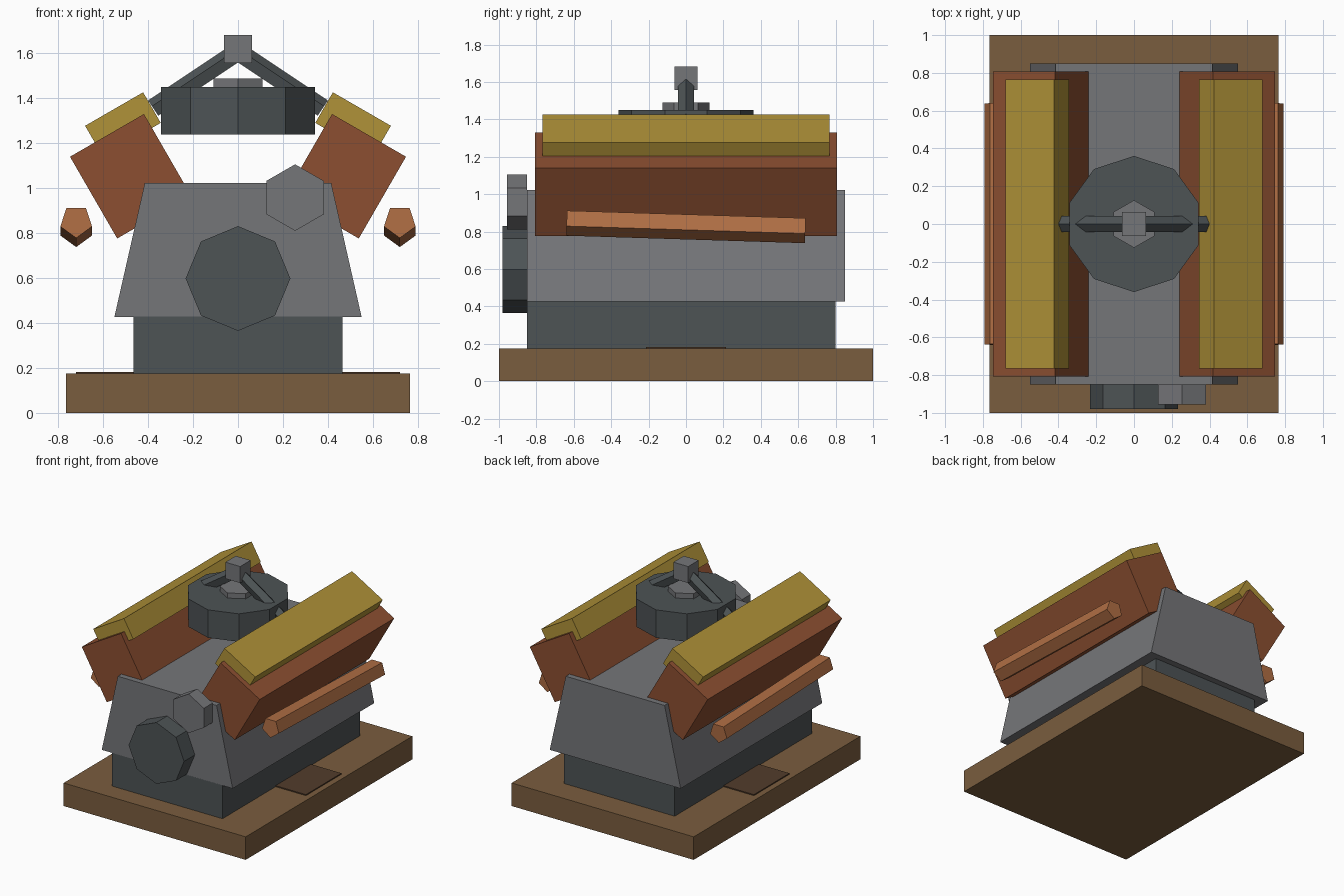
import bpy, bmesh, math
from mathutils import Vector

if "Cube" in bpy.data.objects:
    bpy.data.objects.remove(bpy.data.objects["Cube"])


def material(name, rgb):
    m = bpy.data.materials.new(name)
    lin = [((c / 255 + 0.055) / 1.055) ** 2.4 for c in rgb]
    m.diffuse_color = (*lin, 1)
    m.use_nodes = True
    m.node_tree.nodes["Principled BSDF"].inputs["Base Color"].default_value = m.diffuse_color
    return m


WOOD = material("wood brown", (122, 93, 62))
DARK_WOOD = material("dark brown", (82, 60, 43))
DARK = material("dark steel", (77, 83, 85))
GREY = material("cast grey", (117, 118, 121))
RUST = material("rust red", (140, 79, 49))
BRASS = material("brass yellow", (176, 146, 56))
COPPER = material("copper", (176, 110, 68))


def loft(name, ring_a, ring_b, mat):
    """Closed solid between two matching rings of points."""
    bm = bmesh.new()
    a = [bm.verts.new(p) for p in ring_a]
    b = [bm.verts.new(p) for p in ring_b]
    n = len(a)
    bm.faces.new(a)
    bm.faces.new(b)
    for i in range(n):
        j = (i + 1) % n
        bm.faces.new((a[i], a[j], b[j], b[i]))
    bmesh.ops.recalc_face_normals(bm, faces=bm.faces)
    me = bpy.data.meshes.new(name)
    bm.to_mesh(me)
    bm.free()
    me.materials.append(mat)
    ob = bpy.data.objects.new(name, me)
    bpy.context.collection.objects.link(ob)
    return ob


def profile(name, pts, y0, y1, mat):
    """Front (x, z) outline extruded along y."""
    return loft(name, [(x, y0, z) for x, z in pts], [(x, y1, z) for x, z in pts], mat)


def box(name, hx, y0, y1, z0, z1, mat):
    return profile(name, [(-hx, z0), (hx, z0), (hx, z1), (-hx, z1)], y0, y1, mat)


def rod(name, p0, p1, sides, r, up, mat):
    """Prism from p0 to p1 with its first corner towards up."""
    p0, p1, up = Vector(p0), Vector(p1), Vector(up)
    d = (p1 - p0).normalized()
    u = (up - d * up.dot(d)).normalized()
    v = d.cross(u)
    ring = [r * (u * math.cos(t) + v * math.sin(t))
            for t in (2 * math.pi * i / sides for i in range(sides))]
    return loft(name, [p0 + o for o in ring], [p1 + o for o in ring], mat)


def tilted(cx, cz, w, h, s):
    """Rectangle leaning outwards by 30 degrees on side s."""
    c, k = math.cos(math.radians(30)), 0.5
    return [(s * (cx + a * w / 2 * c + b * h / 2 * k), cz - a * w / 2 * k + b * h / 2 * c)
            for a, b in ((-1, -1), (1, -1), (1, 1), (-1, 1))]


# Stand
box("base_board", 0.765, -1, 1, 0, 0.175, WOOD)
box("base_plate", 0.72, -0.213, 0.213, 0.174, 0.183, DARK_WOOD)

# Engine body
box("oil_pan", 0.465, -0.85, 0.80, 0.175, 0.43, DARK)
profile("engine_block", [(-0.55, 0.427), (0.55, 0.427), (0.415, 1.022), (-0.415, 1.022)],
        -0.85, 0.85, GREY)

# Front pulleys
rod("crank_pulley", (0, -0.98, 0.598), (0, -0.85, 0.598), 8, 0.233, (0, 0, 1), DARK)
rod("upper_pulley", (0.254, -0.956, 0.958), (0.254, -0.85, 0.958), 6, 0.148, (0, 0, 1), GREY)

# Cylinder banks, exhausts and struts, both sides
for s, side in ((-1, "left"), (1, "right")):
    profile(side + "_cylinder_head", tilted(0.478, 1.053, 0.38, 0.42, s), -0.807, 0.807, RUST)
    profile(side + "_valve_cover", tilted(0.512, 1.284, 0.298, 0.157, s), -0.766, 0.766, BRASS)
    rod(side + "_exhaust", (s * 0.72, -0.638, 0.852), (s * 0.72, 0.638, 0.812),
        5, 0.074, (0, 0, -1), COPPER)
    rod(side + "_strut", (0, 0, 1.603), (s * 0.375, 0, 1.353), 5, 0.045, (0, 0, 1), DARK)

# Air cleaner with cap and top block
rod("air_cleaner", (0, 0, 1.238), (0, 0, 1.45), 10, 0.36, (0, 1, 0), DARK)
rod("air_cleaner_cap", (0, 0, 1.44), (0, 0, 1.489), 6, 0.126, (0, 1, 0), GREY)
box("top_block", 0.0625, -0.0625, 0.0625, 1.557, 1.682, GREY)
